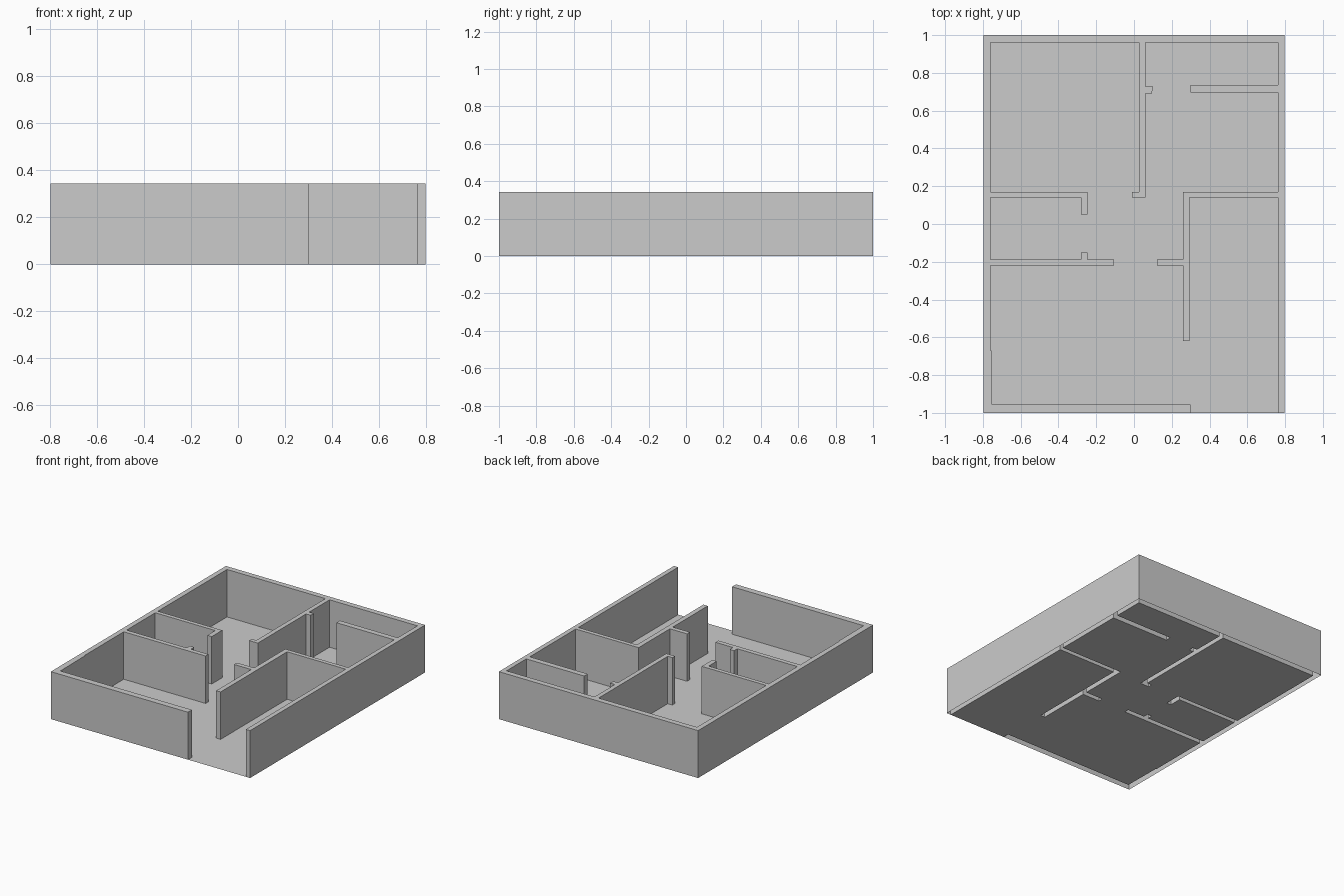
import bpy, bmesh

if "Cube" in bpy.data.objects:
    bpy.data.objects.remove(bpy.data.objects["Cube"])

WALL_H = 0.343
HALF_X, HALF_Y = 0.797, 1.0

# Room outline: inner wall faces, clockwise from the left side of the front opening
room = [
    (0.30, -1.0), (0.30, -0.955),
    # front left room
    (-0.752, -0.955), (-0.755, -0.67), (-0.76, -0.67), (-0.76, -0.22),
    # partition with door stub
    (-0.105, -0.22), (-0.105, -0.187), (-0.245, -0.187), (-0.245, -0.15),
    (-0.28, -0.15), (-0.28, -0.187),
    # small left room
    (-0.76, -0.187), (-0.76, 0.14), (-0.28, 0.14), (-0.28, 0.05),
    (-0.245, 0.05), (-0.245, 0.17),
    # back left room and centre wall
    (-0.76, 0.17), (-0.76, 0.96), (0.027, 0.96), (0.027, 0.17),
    (-0.01, 0.17), (-0.01, 0.14), (0.06, 0.14),
    (0.06, 0.692), (0.095, 0.692), (0.10, 0.727), (0.06, 0.727),
    # back right closet
    (0.06, 0.96), (0.763, 0.96), (0.763, 0.735), (0.30, 0.735),
    (0.30, 0.695), (0.763, 0.695),
    # right room walls
    (0.763, 0.17), (0.26, 0.17), (0.26, -0.187), (0.122, -0.187),
    (0.122, -0.22), (0.26, -0.22), (0.26, -0.62), (0.295, -0.62),
    (0.295, 0.14), (0.763, 0.14), (0.763, -1.0),
]

# Outer corners close the wall footprint around the rooms
outer = [(HALF_X, -HALF_Y), (HALF_X, HALF_Y), (-HALF_X, HALF_Y), (-HALF_X, -HALF_Y)]


def plan_object(name, points, height=0.0):
    """Flat plan face, or a shell with sides and top when a height is given."""
    bm = bmesh.new()
    base = bm.faces.new([bm.verts.new((x, y, 0)) for x, y in points])
    base.normal_update()
    if base.normal.z < 0:
        base.normal_flip()
    if height:
        lifted = bmesh.ops.extrude_face_region(bm, geom=[base])["geom"]
        for v in lifted:
            if isinstance(v, bmesh.types.BMVert):
                v.co.z = height
        # the wall shell stays open underneath
        low = [f for f in bm.faces if all(v.co.z < 1e-6 for v in f.verts)]
        bmesh.ops.delete(bm, geom=low, context='FACES_ONLY')
        bm.normal_update()
        top = max(bm.faces, key=lambda f: len(f.verts))
        bmesh.ops.recalc_face_normals(bm, faces=bm.faces[:])
        top.normal_update()
        if top.normal.z < 0:
            bmesh.ops.reverse_faces(bm, faces=bm.faces[:])
    mesh = bpy.data.meshes.new(name)
    bm.to_mesh(mesh)
    bm.free()
    obj = bpy.data.objects.new(name, mesh)
    bpy.context.collection.objects.link(obj)
    return obj


# Floor fills the rooms and runs out through the opening
plan_object("floor", room)

# Outer walls and partitions as one connected shell
plan_object("walls", room + outer, WALL_H)
